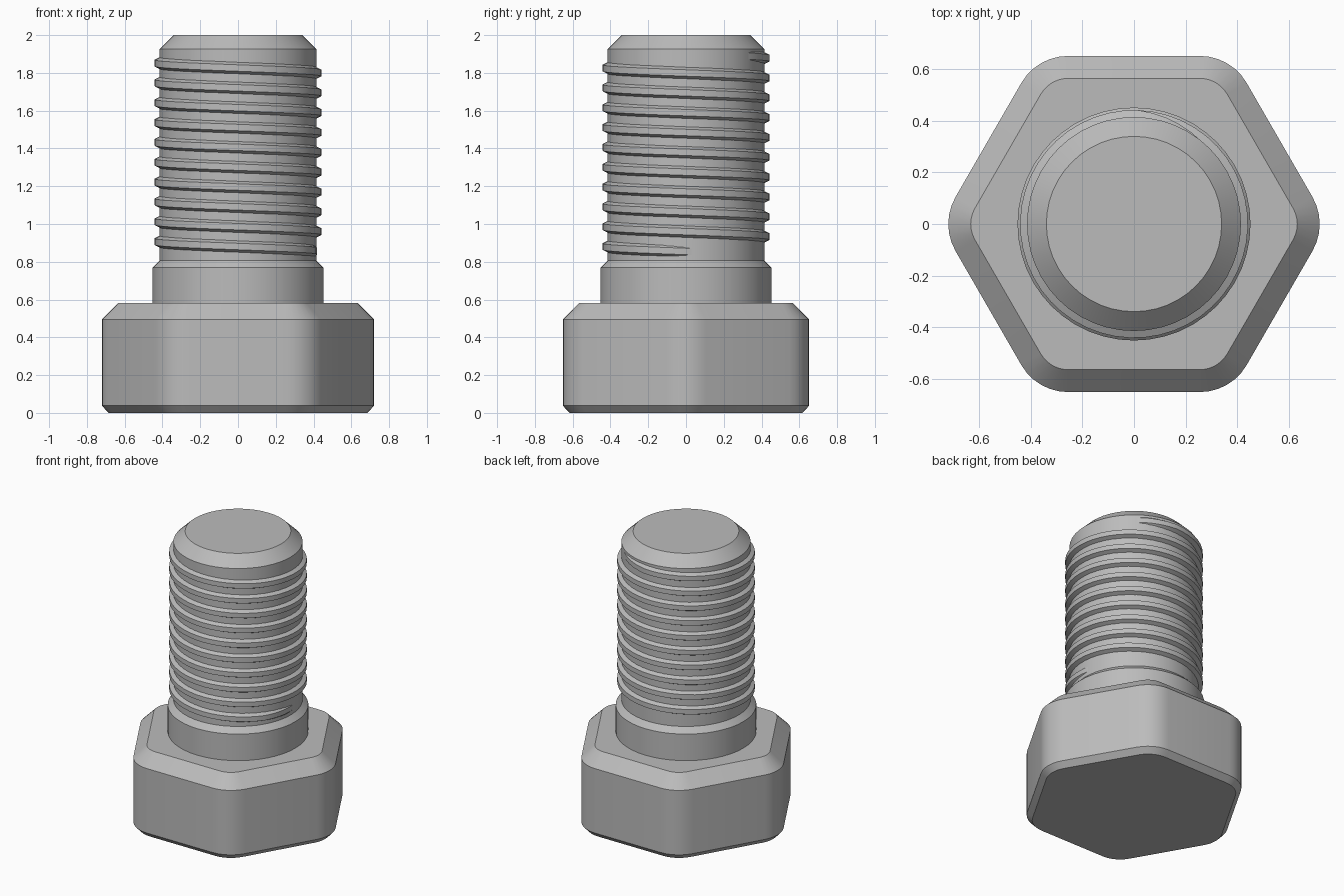
import bpy, math

if "Cube" in bpy.data.objects:
    bpy.data.objects.remove(bpy.data.objects["Cube"])

steel = bpy.data.materials.new("grey steel")
steel.use_nodes = True
colour = (0.5, 0.5, 0.5, 1)
steel.diffuse_color = colour
steel.node_tree.nodes["Principled BSDF"].inputs["Base Color"].default_value = colour


def loft(name, rings):
    """Skin a stack of equal closed rings and cap both ends."""
    n = len(rings[0])
    verts = [p for ring in rings for p in ring]
    faces = [tuple(reversed(range(n))),
             tuple(range(len(verts) - n, len(verts)))]
    for k in range(len(rings) - 1):
        for i in range(n):
            j = (i + 1) % n
            faces.append((k * n + i, k * n + j, (k + 1) * n + j, (k + 1) * n + i))
    mesh = bpy.data.meshes.new(name)
    mesh.from_pydata(verts, [], faces)
    mesh.materials.append(steel)
    obj = bpy.data.objects.new(name, mesh)
    bpy.context.collection.objects.link(obj)
    bpy.ops.object.select_all(action='DESELECT')
    obj.select_set(True)
    bpy.context.view_layer.objects.active = obj
    bpy.ops.object.shade_smooth_by_angle(angle=math.radians(25))
    return obj


def circle(r, z, n=48):
    return [(r * math.cos(2 * math.pi * i / n), r * math.sin(2 * math.pi * i / n), z)
            for i in range(n)]


def hexagon(inset, z, apothem=0.652, corner=0.21, steps=6):
    """Hexagon with rounded corners, inset evenly from the outer outline."""
    centre = (apothem - corner) / math.cos(math.pi / 6)
    r = corner - inset
    points = []
    for side in range(6):
        a = side * math.pi / 3
        for s in range(steps + 1):
            b = a + (s / steps - 0.5) * math.pi / 3
            points.append((centre * math.cos(a) + r * math.cos(b),
                           centre * math.sin(a) + r * math.sin(b), z))
    return points


# Hexagonal head with chamfered rims
loft("hex_head", [hexagon(0.035, 0), hexagon(0, 0.038),
                  hexagon(0, 0.495), hexagon(0.087, 0.582)])

# Collar and shaft turned as one piece
profile = [(0.452, 0.57), (0.452, 0.77), (0.415, 0.807), (0.415, 1.927), (0.34, 2.0)]
loft("shaft_with_collar", [circle(r, z) for r, z in profile])

# Left-handed helical thread that sinks into the shaft at both ends
PITCH, START, TURNS, STEPS = 0.105, 0.75, 9.92, 48
sections = []
count = round(TURNS * STEPS)
for i in range(count + 1):
    a = START + 2 * math.pi * i / STEPS
    z = 1.892 - PITCH * i / STEPS
    ramp = min(1, i / 6, (count - i) / 6)
    crest = 0.408 + 0.034 * ramp
    section = [(0.4, 0.038), (crest, 0.017), (crest, -0.017), (0.4, -0.038)]
    sections.append([(r * math.cos(a), r * math.sin(a), z + h) for r, h in section])
thread = loft("thread", sections)

# Face the thread's surface outward
import bmesh
bm = bmesh.new()
bm.from_mesh(thread.data)
bmesh.ops.recalc_face_normals(bm, faces=bm.faces)
bm.to_mesh(thread.data)
bm.free()
